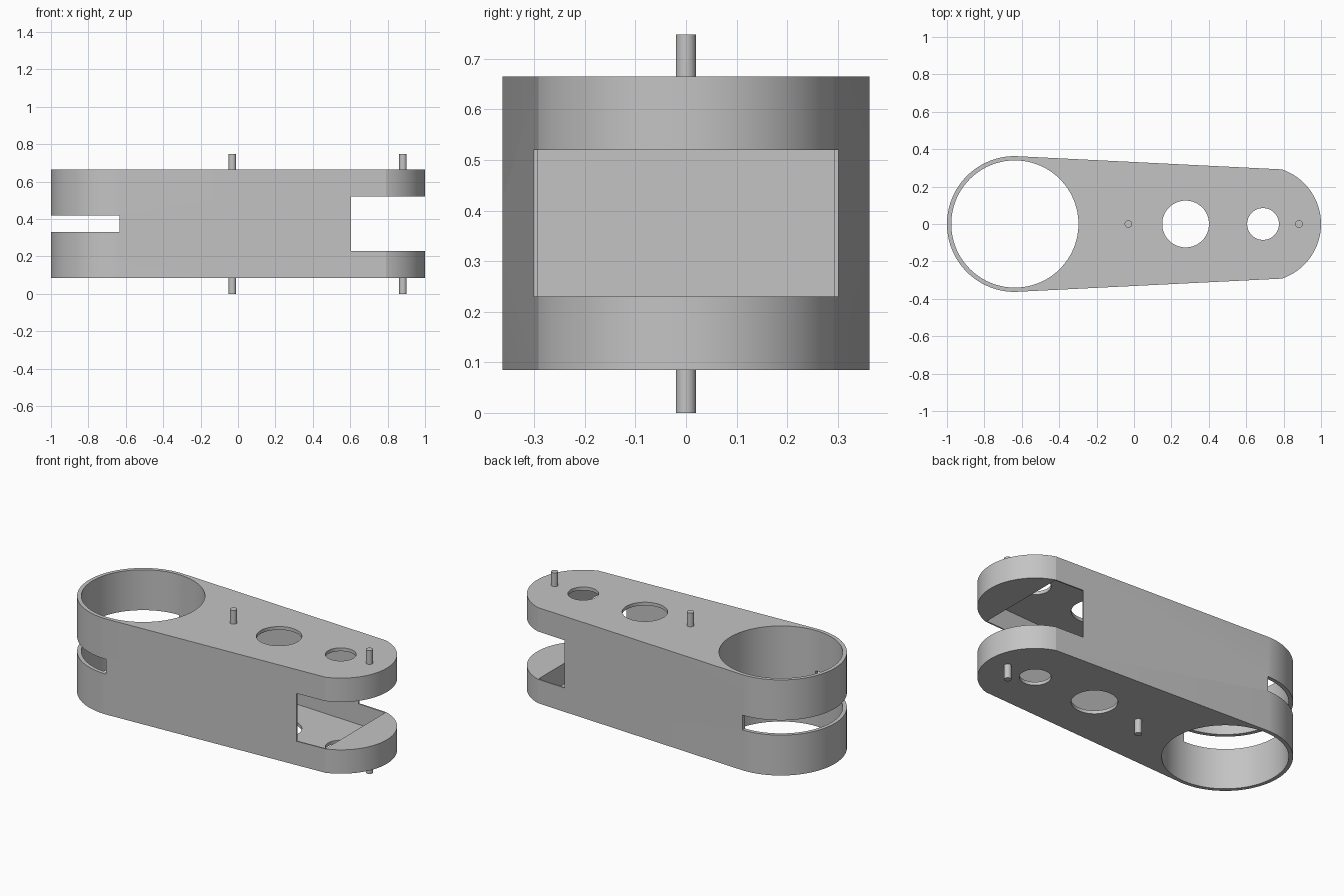
import bpy, bmesh, math

cube = bpy.data.objects.get("Cube")
if cube:
    bpy.data.objects.remove(cube, do_unlink=True)

# One plain grey
grey = bpy.data.materials.new("plain_grey")
grey.use_nodes = True
colour = (0.55, 0.55, 0.55, 1)
grey.diffuse_color = colour
grey.node_tree.nodes["Principled BSDF"].inputs["Base Color"].default_value = colour

BOTTOM, TOP = 0.085, 0.665
BIG_X, BIG_R = -0.637, 0.363
END_X, END_R, END_START = 0.692, 0.308, 0.79
PLATE, SIDE = 0.02, 0.008


def arc(cx, radius, start, stop, steps):
    return [(cx + radius * math.cos(start + (stop - start) * i / steps),
             radius * math.sin(start + (stop - start) * i / steps))
            for i in range(steps + 1)]


def prism(name, outline, z0, z1):
    """Extrude a counter-clockwise outline from z0 to z1."""
    bm = bmesh.new()
    base = bm.faces.new([bm.verts.new((x, y, z0)) for x, y in outline])
    top = bmesh.ops.extrude_face_region(bm, geom=[base])["geom"]
    moved = [v for v in top if isinstance(v, bmesh.types.BMVert)]
    bmesh.ops.translate(bm, verts=moved, vec=(0, 0, z1 - z0))
    bmesh.ops.recalc_face_normals(bm, faces=bm.faces)
    mesh = bpy.data.meshes.new(name)
    bm.to_mesh(mesh)
    bm.free()
    mesh.materials.append(grey)
    obj = bpy.data.objects.new(name, mesh)
    bpy.context.collection.objects.link(obj)
    return obj


def disc(name, x, radius, z0, z1, steps=64):
    return prism(name, arc(x, radius, 0, math.tau, steps)[:-1], z0, z1)


def box(name, x0, x1, z0, z1):
    return prism(name, [(x0, -1), (x1, -1), (x1, 1), (x0, 1)], z0, z1)


def activate(obj):
    bpy.ops.object.select_all(action="DESELECT")
    obj.select_set(True)
    bpy.context.view_layer.objects.active = obj


def cut(target, cutter):
    cutter.hide_render = True
    mod = target.modifiers.new("cut", "BOOLEAN")
    mod.operation, mod.solver, mod.object = "DIFFERENCE", "EXACT", cutter
    activate(target)
    bpy.ops.object.modifier_apply(modifier=mod.name)
    bpy.data.objects.remove(cutter, do_unlink=True)


def smooth(obj):
    activate(obj)
    bpy.ops.object.shade_smooth_by_angle(angle=math.radians(10))


# Tapered link body with a large round end and a small round end
end_angle = math.acos((END_START - END_X) / END_R)
outline = (arc(BIG_X, BIG_R, math.pi / 2, 1.5 * math.pi, 60)
           + arc(END_X, END_R, -end_angle, end_angle, 48))
body = prism("link_body", outline, BOTTOM, TOP)

# Hollow middle, leaving the large ring and the solid end pads
end_y = END_R * math.sin(end_angle)
wall_x = -0.25


def half_width(x):
    return BIG_R + (end_y - BIG_R) * (x - BIG_X) / (END_START - BIG_X) - SIDE


a, b = half_width(wall_x), half_width(END_START)
cut(body, prism("cavity", [(wall_x, -a), (END_START, -b), (END_START, b), (wall_x, a)],
                BOTTOM + PLATE, TOP - PLATE))

# Fork slot at the small end, narrow slot across the large ring
cut(body, box("fork_slot", 0.605, 1.2, 0.23, 0.52))
cut(body, box("ring_slot", -1.2, -0.633, 0.33, 0.42))

# Large bore and the two round holes
for x, radius, steps in ((BIG_X, 0.34, 96), (0.276, 0.125, 64), (0.69, 0.085, 64)):
    cut(body, disc("bore", x, radius, -0.2, 1, steps))
smooth(body)

# Short pins above and below
for place, x in (("middle", -0.03), ("end", 0.882)):
    smooth(disc(place + "_lower_pin", x, 0.02, 0, BOTTOM + 0.01, 40))
    smooth(disc(place + "_upper_pin", x, 0.02, TOP - 0.01, 0.748, 40))
